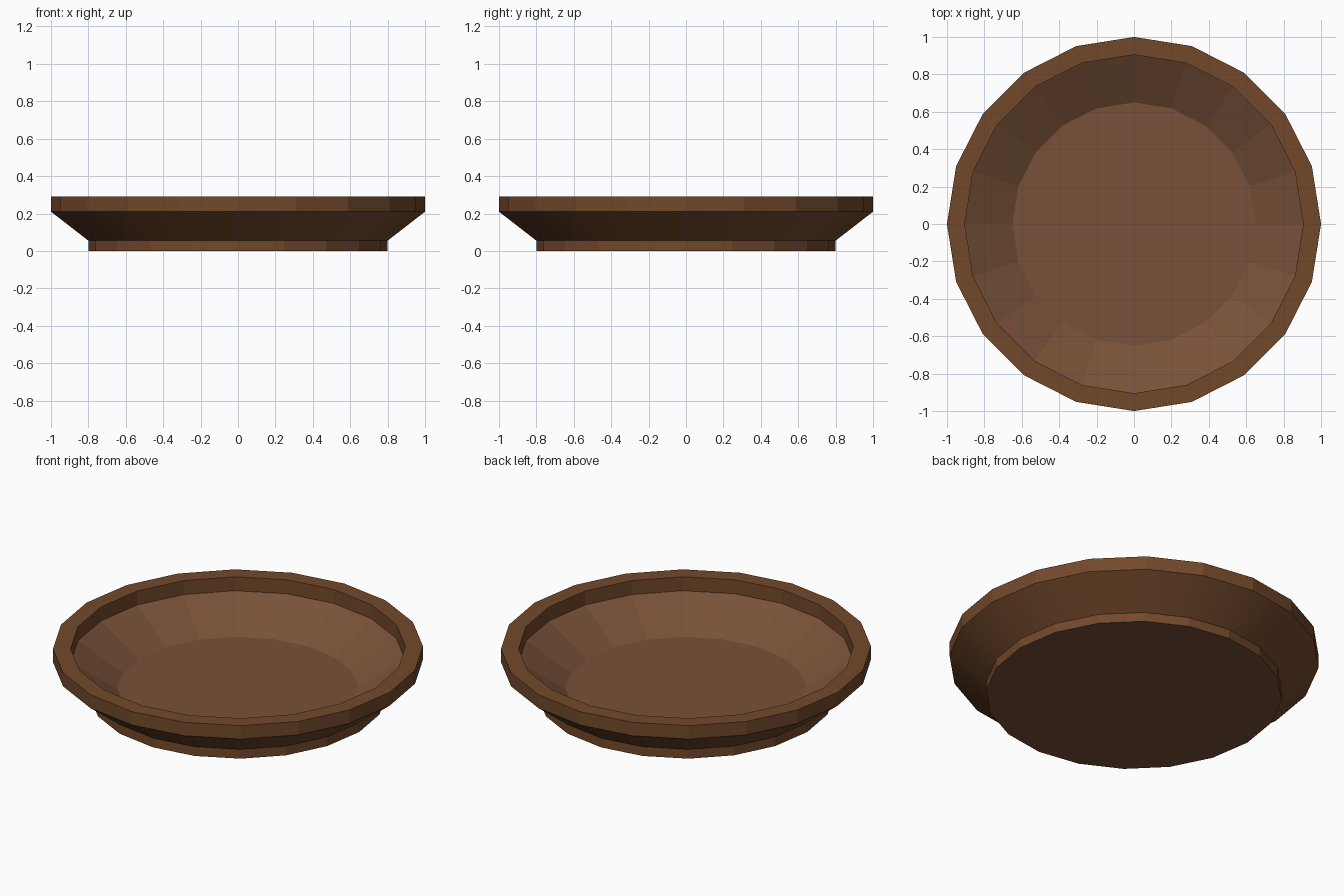
import bpy, bmesh
from math import cos, sin, tau

if "Cube" in bpy.data.objects:
    bpy.data.objects.remove(bpy.data.objects["Cube"])

SIDES = 20


def material(name, rgb):
    m = bpy.data.materials.new(name)
    m.diffuse_color = (*rgb, 1)
    m.use_nodes = True
    m.node_tree.nodes["Principled BSDF"].inputs["Base Color"].default_value = m.diffuse_color
    return m


outer_wood = material("outer_wood", (0.17, 0.066, 0.024))
inner_wood = material("inner_wood", (0.19, 0.083, 0.040))

# Bowl profile (radius, height): foot, flared side, rim band, inner wall, floor
profile = [(0.80, 0.0), (0.80, 0.055), (1.0, 0.21), (1.0, 0.29),
           (0.905, 0.29), (0.905, 0.207), (0.65, 0.05)]

bm = bmesh.new()
rings = [[bm.verts.new((r * cos(tau * i / SIDES), r * sin(tau * i / SIDES), z))
          for i in range(SIDES)] for r, z in profile]

# Walls between neighbouring rings
for k, (a, b) in enumerate(zip(rings, rings[1:])):
    for i in range(SIDES):
        j = (i + 1) % SIDES
        f = bm.faces.new((a[i], a[j], b[j], b[i]))
        f.material_index = 1 if k == 5 else 0   # inner slope
        f.smooth = k == 1                       # flared outside

# Underside and inner floor
for ring in (rings[0][::-1], rings[-1]):
    bm.faces.new(ring).material_index = 1

# Keep the ring edges crisp around the smooth flare
for ring in rings:
    for i in range(SIDES):
        bm.edges.get((ring[i], ring[(i + 1) % SIDES])).smooth = False

mesh = bpy.data.meshes.new("bowl")
bm.to_mesh(mesh)
bm.free()
mesh.materials.append(outer_wood)
mesh.materials.append(inner_wood)
bpy.context.collection.objects.link(bpy.data.objects.new("bowl", mesh))
